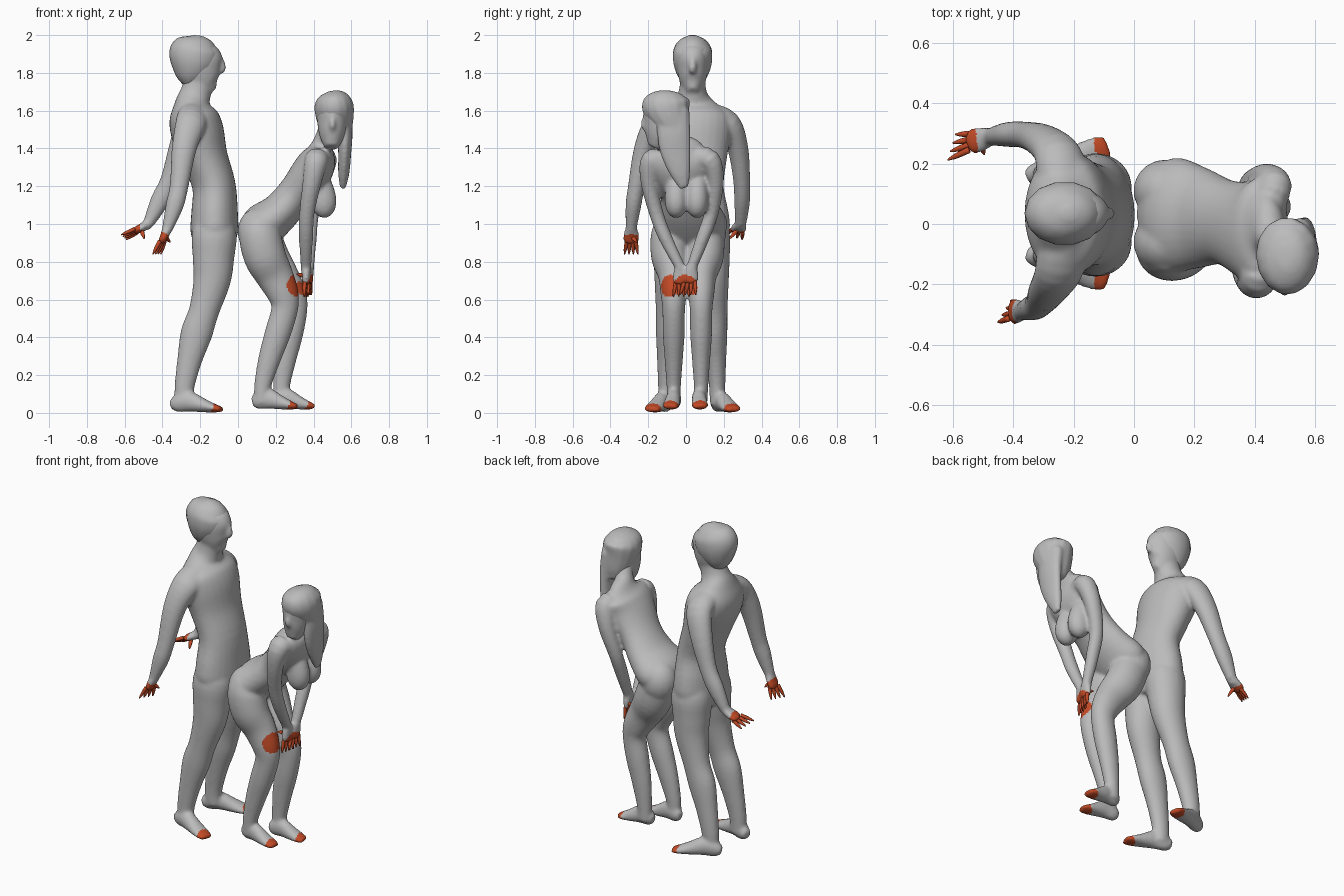
import bpy, bmesh, math
from mathutils import Vector

red = bpy.data.materials.new("red_tint")
red.diffuse_color = (0.55, 0.07, 0.02, 1)
grey = bpy.data.materials.new("grey_skin")
grey.diffuse_color = (0.5, 0.5, 0.5, 1)


def spline(pts, sub=4):
    # Catmull-Rom through (x, y, z, depth, width) stations
    P = [Vector(p) for p in pts]
    P = [P[0]] + P + [P[-1]]
    out = []
    for i in range(1, len(P) - 2):
        a, b, c, d = P[i - 1:i + 3]
        for k in range(sub):
            t = k / sub
            out.append(0.5 * (2 * b + (c - a) * t + (2 * a - 5 * b + 4 * c - d) * t * t
                              + (3 * b - 3 * c + d - a) * t ** 3))
    return out + [P[-1]]


def tube(bm, pts, n=28):
    # elliptical sweep; width runs along y, depth is across the path
    S = spline(pts)
    C = [Vector(s[:3]) for s in S]
    rings = []
    for i, s in enumerate(S):
        t = (C[min(i + 1, len(C) - 1)] - C[max(i - 1, 0)]).normalized()
        side = Vector((0, 1, 0))
        side = (side - t * side.dot(t)).normalized()
        dep = side.cross(t)
        rings.append([bm.verts.new(C[i] + dep * (s[3] * math.cos(2 * math.pi * k / n))
                                   + side * (s[4] * math.sin(2 * math.pi * k / n))) for k in range(n)])
    for r, q in zip(rings, rings[1:]):
        for k in range(n):
            bm.faces.new((r[k], r[(k + 1) % n], q[(k + 1) % n], q[k]))
    bm.faces.new(rings[0])
    bm.faces.new(rings[-1])


def ball(bm, c, r):
    v = bmesh.ops.create_uvsphere(bm, u_segments=18, v_segments=12, radius=1)["verts"]
    bmesh.ops.scale(bm, vec=r, verts=v)
    bmesh.ops.translate(bm, vec=c, verts=v)


def finish(name, bm, mat, fuse=False, zones=()):
    bmesh.ops.recalc_face_normals(bm, faces=bm.faces)
    me = bpy.data.meshes.new(name)
    bm.to_mesh(me)
    bm.free()
    ob = bpy.data.objects.new(name, me)
    bpy.context.collection.objects.link(ob)
    bpy.context.view_layer.objects.active = ob
    if fuse:
        # melt the overlapping parts into one skin
        m = ob.modifiers.new("fuse", 'REMESH')
        m.mode, m.voxel_size = 'VOXEL', 0.009
        s = ob.modifiers.new("soften", 'SMOOTH')
        s.factor, s.iterations = 0.5, 10
        for mod in ("fuse", "soften"):
            bpy.ops.object.modifier_apply(modifier=mod)
    me = ob.data
    me.materials.clear()
    me.materials.append(mat)
    me.materials.append(red)
    for p in me.polygons:
        p.use_smooth = True
        p.material_index = int(any((p.center - Vector(c)).length < r for c, r in zones))


def mirror(pts, c):
    return [(p[0], 2 * c - p[1], *p[2:]) for p in pts]


def foot(bm, heel, toe, w):
    h, t = Vector(heel), Vector(toe)
    rows = [(0, .045, .025, .025), (.12, .05, .047, .037), (.35, .06, .054, .042),
            (.62, .04, .038, .047), (.85, .025, .023, .05), (1, .018, .014, .038)]
    tube(bm, [(h.x + (t.x - h.x) * f, h.y + (t.y - h.y) * f, z + h.z, d, wd * w) for f, z, d, wd in rows])


def hand(body, fingers, wrist, tip, spread, thumb):
    w, t, s = Vector(wrist), Vector(tip), Vector(spread)
    mid = w.lerp(t, .5)
    dy, dx = (.042, .023) if abs(s.y) > abs(s.x) else (.024, .04)
    if abs(s.y) > abs(s.x):
        dx, dy = .023, .042
    tube(body, [(*w, .03, .03), (*w.lerp(t, .25), dx, dy), (*mid, dx * .9, dy), (*w.lerp(t, .6), .014, .02)])
    for k in (-1.5, -.5, .5, 1.5):
        a, b = mid + s * k * .018, t + s * k * .028
        tube(fingers, [(*a, .011, .011), (*a.lerp(b, .6), .009, .009), (*b, .003, .003)], 8)
    a, b = w.lerp(t, .3), w.lerp(t, .55) + Vector(thumb)
    tube(fingers, [(*a, .013, .013), (*a.lerp(b, .6), .01, .01), (*b, .003, .003)], 8)


# ---- standing figure ----
b, f = bmesh.new(), bmesh.new()
tube(b, [(-.12, .03, .86, .09, .1), (-.125, .03, .95, .125, .195), (-.124, .03, 1.05, .124, .198),
         (-.127, .03, 1.2, .115, .17), (-.175, .035, 1.35, .122, .182), (-.213, .035, 1.48, .14, .205),
         (-.235, .035, 1.57, .13, .2), (-.24, .035, 1.635, .095, .13), (-.225, .035, 1.69, .082, .078),
         (-.2, .035, 1.78, .075, .065)])
tube(b, [(-.135, .035, 1.7, .03, .025), (-.17, .035, 1.74, .082, .06), (-.195, .035, 1.8, .11, .08),
         (-.21, .035, 1.87, .128, .088), (-.215, .035, 1.94, .1, .078), (-.21, .035, 1.985, .03, .03)])
tube(b, [(-.1, .035, 1.89, .015, .015), (-.08, .035, 1.83, .018, .02), (-.092, .035, 1.8, .012, .018)])
leg = [(-.125, .1, 1.08, .08, .07), (-.126, .12, .95, .118, .11), (-.13, .13, .82, .11, .102),
       (-.138, .14, .7, .099, .087), (-.18, .152, .54, .08, .068), (-.22, .155, .42, .084, .064),
       (-.256, .16, .28, .066, .053), (-.283, .165, .14, .053, .043), (-.287, .165, .04, .048, .038)]
tube(b, leg)
tube(b, mirror(leg, .03))
foot(b, (-.355, .155, 0), (-.085, .255, 0), 1)
foot(b, (-.355, -.095, 0), (-.085, -.185, 0), 1)
tube(b, [(-.235, .12, 1.56, .09, .08), (-.25, .225, 1.53, .082, .065), (-.3, .275, 1.4, .068, .055),
         (-.36, .295, 1.23, .052, .045), (-.415, .297, 1.12, .05, .042), (-.475, .29, 1.0, .03, .03)])
tube(b, [(-.235, -.07, 1.56, .09, .08), (-.25, -.16, 1.53, .082, .062), (-.285, -.22, 1.4, .066, .055),
         (-.312, -.262, 1.2, .05, .045), (-.335, -.278, 1.1, .048, .042), (-.372, -.29, .98, .03, .03)])
hand(b, f, (-.475, .29, 1.0), (-.605, .255, .93), (.3, 1, -.3), (.05, -.04, -.04))
hand(b, f, (-.372, -.29, .98), (-.43, -.29, .84), (.5, .85, 0), (.045, .03, .0))
finish("standing_figure_body", b, grey, True,
       [((-.56, .275, .955), .06), ((-.41, -.29, .9), .065), ((-.085, .255, .01), .06), ((-.085, -.185, .01), .06)])
finish("standing_figure_fingers", f, red)

# short hair
b = bmesh.new()
tube(b, [(-.248, .035, 1.735, .04, .045), (-.247, .035, 1.78, .083, .078), (-.24, .035, 1.83, .115, .098),
         (-.232, .035, 1.88, .133, .106), (-.225, .035, 1.93, .128, .1), (-.215, .035, 1.975, .085, .065),
         (-.212, .035, 1.998, .02, .02)], 14)
finish("short_hair", b, grey)

# ---- bending figure ----
b, f = bmesh.new(), bmesh.new()
tube(b, [(.06, .03, .93, .08, .12), (.125, .03, .985, .118, .19), (.22, .02, 1.06, .105, .168),
         (.305, .005, 1.16, .098, .142), (.385, -.02, 1.265, .108, .165), (.425, -.03, 1.345, .095, .185),
         (.443, -.03, 1.405, .062, .12), (.455, -.045, 1.45, .05, .055), (.485, -.08, 1.53, .05, .05)])
for s in (-1, 1):
    ball(b, (.105, .025 + s * .085, .96), (.108, .105, .125))
    # bust blending up into the chest
    y = .003 + s * .055
    tube(b, [(.43, y, 1.28, .03, .04), (.445, y, 1.2, .058, .055), (.452, y, 1.12, .07, .06),
             (.45, y, 1.065, .055, .048), (.445, y, 1.035, .02, .02)])
# head turned to the front side
tube(b, [(.495, -.17, 1.405, .035, .035), (.497, -.145, 1.46, .064, .077), (.5, -.125, 1.53, .08, .1),
         (.503, -.115, 1.6, .083, .11), (.5, -.11, 1.66, .06, .08)])
tube(b, [(.5, -.21, 1.57, .013, .018), (.5, -.222, 1.525, .017, .02), (.5, -.205, 1.5, .015, .018)])
hips = [(.125, 1.03, .07, .07), (.115, .95, .108, .1), (.142, .83, .112, .1), (.192, .73, .1, .083),
        (.238, .63, .084, .07), (.247, .55, .071, .06), (.21, .42, .069, .058), (.165, .28, .059, .048),
        (.13, .14, .045, .038), (.128, .05, .042, .035)]
for side, c, shift in ((-1, -.065, 0), (1, .08, 1)):
    tube(b, [(x + shift * .1 * min(1, max(0, (.95 - z) / .8)), c + side * (.02 if z > .8 else 0), z, d, w)
             for x, z, d, w in hips])
foot(b, (.075, -.055, .015), (.315, -.085, .015), .9)
foot(b, (.175, .065, .015), (.405, .075, .015), .9)
tube(b, [(.42, -.1, 1.34, .065, .06), (.415, -.18, 1.335, .063, .06), (.392, -.195, 1.22, .05, .045),
         (.365, -.158, 1.06, .041, .038), (.36, -.11, .93, .038, .036), (.36, -.03, .77, .028, .028)])
tube(b, [(.44, .05, 1.345, .065, .06), (.465, .125, 1.34, .06, .058), (.435, .155, 1.22, .05, .045),
         (.39, .135, 1.06, .041, .038), (.38, .09, .93, .038, .036), (.375, .03, .77, .028, .028)])
hand(b, f, (.36, -.03, .77), (.36, -.025, .615), (.25, 1, 0), (-.05, -.03, .05))
hand(b, f, (.375, .03, .77), (.38, .01, .625), (.2, 1, 0), (-.03, .04, .03))
finish("bending_figure_body", b, grey, True,
       [((.37, 0, .67), .065), ((.29, -.08, .67), .06), ((.315, -.085, .02), .06), ((.405, .075, .02), .06)])
finish("bending_figure_fingers", f, red)

# long hair: cap and hanging lock
b = bmesh.new()
tube(b, [(.53, -.05, 1.43, .055, .05), (.522, -.062, 1.5, .085, .08), (.512, -.092, 1.58, .103, .118),
         (.507, -.108, 1.64, .102, .13), (.503, -.11, 1.685, .072, .092), (.5, -.11, 1.705, .025, .035)], 14)
tube(b, [(.55, -.07, 1.6, .05, .09), (.565, -.065, 1.48, .042, .09), (.565, -.055, 1.38, .035, .082),
         (.56, -.03, 1.27, .03, .056), (.555, -.01, 1.19, .016, .025)], 14)
finish("long_hair", b, grey, True)
